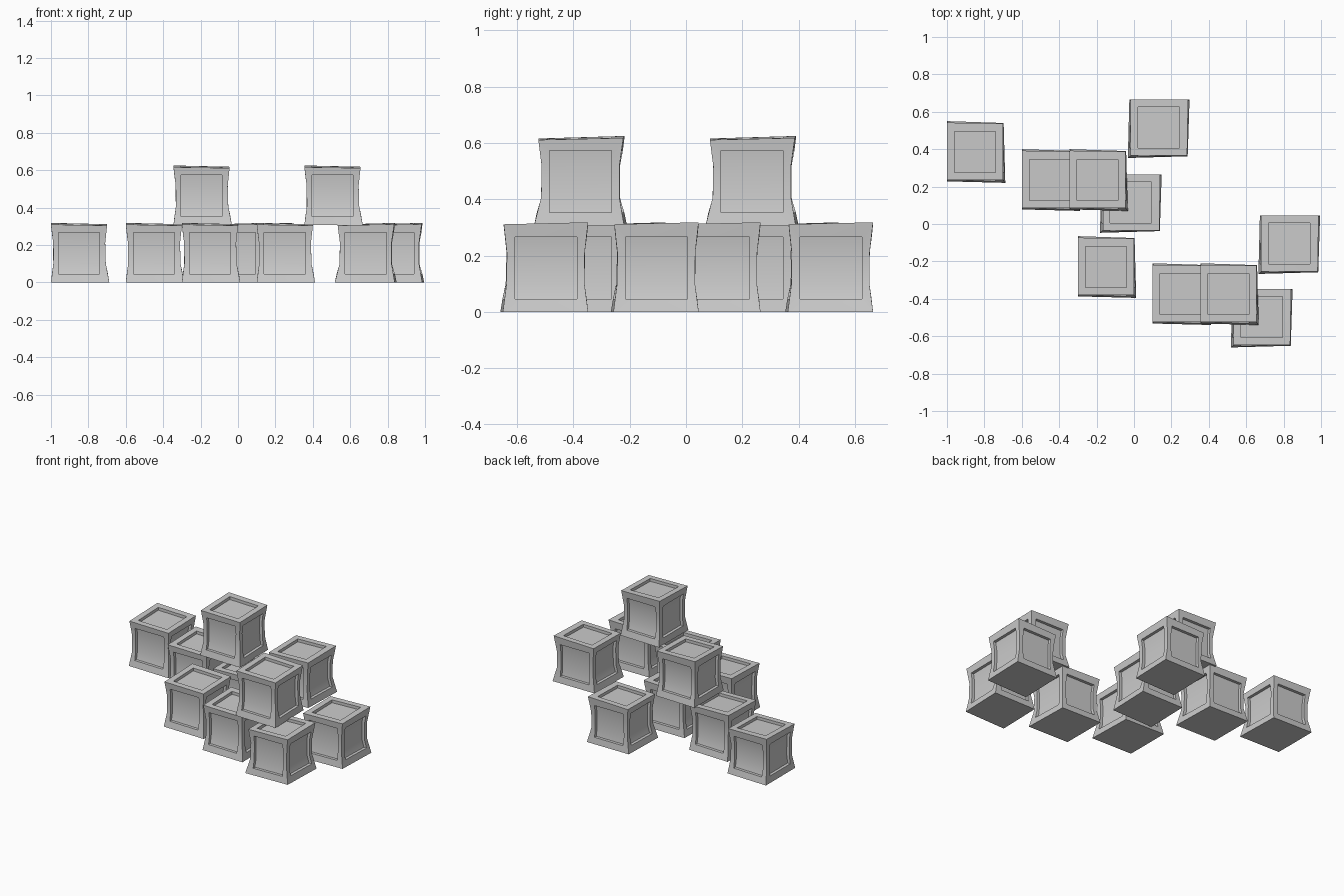
import bpy, bmesh, math
from mathutils import Vector

if "Cube" in bpy.data.objects:
    bpy.data.objects.remove(bpy.data.objects["Cube"])

# Corner rings from bottom to top: front-left, front-right, back-right, back-left
RINGS = [
    [(-.150, -.157, 0), (.162, -.165, 0), (.153, .155, 0), (-.150, .165, 0)],
    [(-.137, -.138, .10), (.143, -.140, .10), (.140, .138, .10), (-.137, .140, .10)],
    [(-.138, -.138, .21), (.140, -.138, .21), (.139, .138, .21), (-.138, .140, .21)],
    [(-.150, -.150, .309), (.150, -.150, .304), (.150, .152, .311), (-.150, .157, .318)],
]
PANEL = .110    # half width of the recessed panels
DEPTH = .02


def recess(bm, faces, normal, lateral_axes):
    """Inset a group of faces, square up the rim and push the panel inward."""
    bmesh.ops.inset_region(bm, faces=faces, thickness=.04, depth=0, use_even_offset=True)
    verts = {v for f in faces for v in f.verts}
    zs = [v.co.z for v in verts]
    lo, hi = min(zs), max(zs)
    for v in verts:
        for a in lateral_axes:
            v.co[a] = math.copysign(PANEL, v.co[a])
        if len(lateral_axes) == 1:
            if v.co.z < .08:
                v.co.z = .045
            elif v.co.z > .23:
                v.co.z = .266
    ext = bmesh.ops.extrude_face_region(bm, geom=faces)
    moved = [g for g in ext['geom'] if isinstance(g, bmesh.types.BMVert)]
    bmesh.ops.translate(bm, verts=moved, vec=-Vector(normal) * DEPTH)
    old = [f for f in faces if f.is_valid]
    if old:
        bmesh.ops.delete(bm, geom=old, context='FACES')


def crate_mesh():
    bm = bmesh.new()
    rings = [[bm.verts.new(c) for c in r] for r in RINGS]
    bm.faces.new(rings[0][::-1])
    top = bm.faces.new(rings[-1])
    sides = []
    for i in range(4):
        j = (i + 1) % 4
        sides.append([bm.faces.new((a[i], a[j], b[j], b[i]))
                      for a, b in zip(rings, rings[1:])])
    bm.normal_update()
    normals = [(0, -1, 0), (1, 0, 0), (0, 1, 0), (-1, 0, 0)]
    for faces, n in zip(sides, normals):
        recess(bm, faces, n, [0] if n[0] == 0 else [1])
    recess(bm, [top], (0, 0, 1), [0, 1])
    bmesh.ops.recalc_face_normals(bm, faces=bm.faces)
    me = bpy.data.meshes.new("crate")
    bm.to_mesh(me)
    bm.free()
    return me


# Crates: x, y, base height, quarter turned
CRATES = [
    (-.85, .385, 0, False), (-.45, .235, 0, False), (-.15, -.23, 0, False),
    (.25, -.375, 0, False), (-.195, .235, .307, False), (.505, -.375, .307, False),
    (.683, -.498, 0, True), (.83, -.105, 0, True),
    (-.017, .115, 0, True), (.132, .515, 0, True),
]
mesh = crate_mesh()
for k, (x, y, z, turned) in enumerate(CRATES, 1):
    ob = bpy.data.objects.new(f"{'upper' if z else 'lower'}_crate_{k}", mesh)
    bpy.context.collection.objects.link(ob)
    ob.location = (x, y, z)
    ob.rotation_euler.z = -math.pi / 2 if turned else 0

# Soft waist, crisp frame edges (shared mesh)
bpy.context.view_layer.objects.active = ob
ob.select_set(True)
for p in mesh.polygons:
    p.use_smooth = True
mesh.set_sharp_from_angle(angle=math.radians(30))
